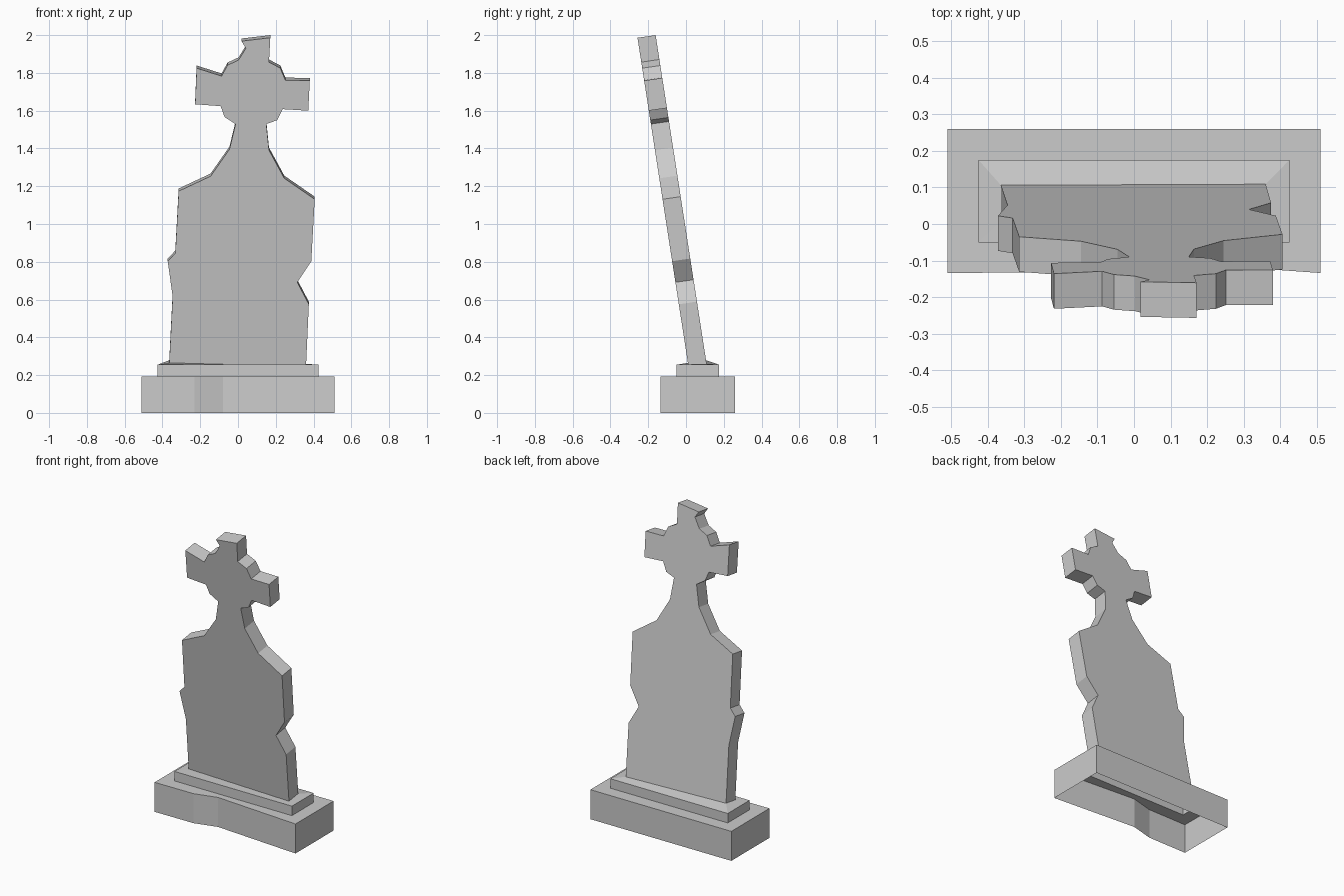
import bpy

if "Cube" in bpy.data.objects:
    bpy.data.objects.remove(bpy.data.objects["Cube"])


def make_object(name, verts, faces):
    mesh = bpy.data.meshes.new(name)
    mesh.from_pydata(verts, [], faces)
    mesh.validate()
    ob = bpy.data.objects.new(name, mesh)
    bpy.context.collection.objects.link(ob)
    return ob


def bridge(a, b, n):
    """Quads between two closed loops starting at indices a and b."""
    return [(a + i, a + (i + 1) % n, b + (i + 1) % n, b + i) for i in range(n)]


# Weathered slab outline (x, z) of the front face, from bottom left clockwise
outline = [
    (-.364, .265), (-.346, .617), (-.372, .803), (-.332, .845), (-.314, 1.174),
    (-.145, 1.253), (-.045, 1.396), (-.013, 1.529), (-.071, 1.566),
    (-.092, 1.624), (-.227, 1.634), (-.219, 1.825), (-.087, 1.783),
    (-.055, 1.841), (.003, 1.868), (.042, 1.931), (.018, 1.968), (.171, 1.986),
    (.164, 1.857), (.224, 1.825), (.251, 1.761), (.38, 1.759), (.372, 1.60),
    (.237, 1.608), (.208, 1.55), (.15, 1.529), (.164, 1.391), (.245, 1.242),
    (.406, 1.131), (.388, .803), (.314, .691), (.375, .575), (.36, .246),
]
LEAN = 0.155                # forward shift per unit of height
DEPTH = (0.096, 0.014)      # thickness along y and z

# Leaning slab with the broken cross on top (open at the bottom)
n = len(outline)
front = [(x, 0.01 - LEAN * (z - .265), z) for x, z in outline]
back = [(x, y + DEPTH[0], z + DEPTH[1]) for x, y, z in front]
sides = [(i, i + n, i + 1 + n, i + 1) for i in range(n - 1)]
caps = [tuple(reversed(range(n))), tuple(range(n, 2 * n))]
make_object("leaning_cross_slab", front + back, sides + caps)

# Base block: dented front edge, open underneath, ledge running in to the step
def block_loop(z):
    return [(-.51, -.134, z), (-.23, -.132, z), (-.08, -.092, z),
            (.51, -.134, z), (.51, .26, z), (-.51, .26, z)]


def step_loop(z):
    return [(-.425, -.05, z), (.425, -.05, z), (.425, .175, z), (-.425, .175, z)]


ledge = [(6 + a, 6 + b, 12 + c, 12 + d)
         for a, b, c, d in ((3, 4, 2, 1), (4, 5, 3, 2), (5, 0, 0, 3))]
ledge.append((6, 7, 8, 9, 13, 12))
make_object("base_block", block_loop(0) + block_loop(.193) + step_loop(.193),
            bridge(0, 6, 6) + ledge)

# Step: short walls, then a sloping collar meeting the foot of the slab
foot = [front[0], front[-1], back[-1], back[0]]
make_object("base_step", step_loop(.193) + step_loop(.255) + foot,
            bridge(0, 4, 4) + bridge(4, 8, 4))
